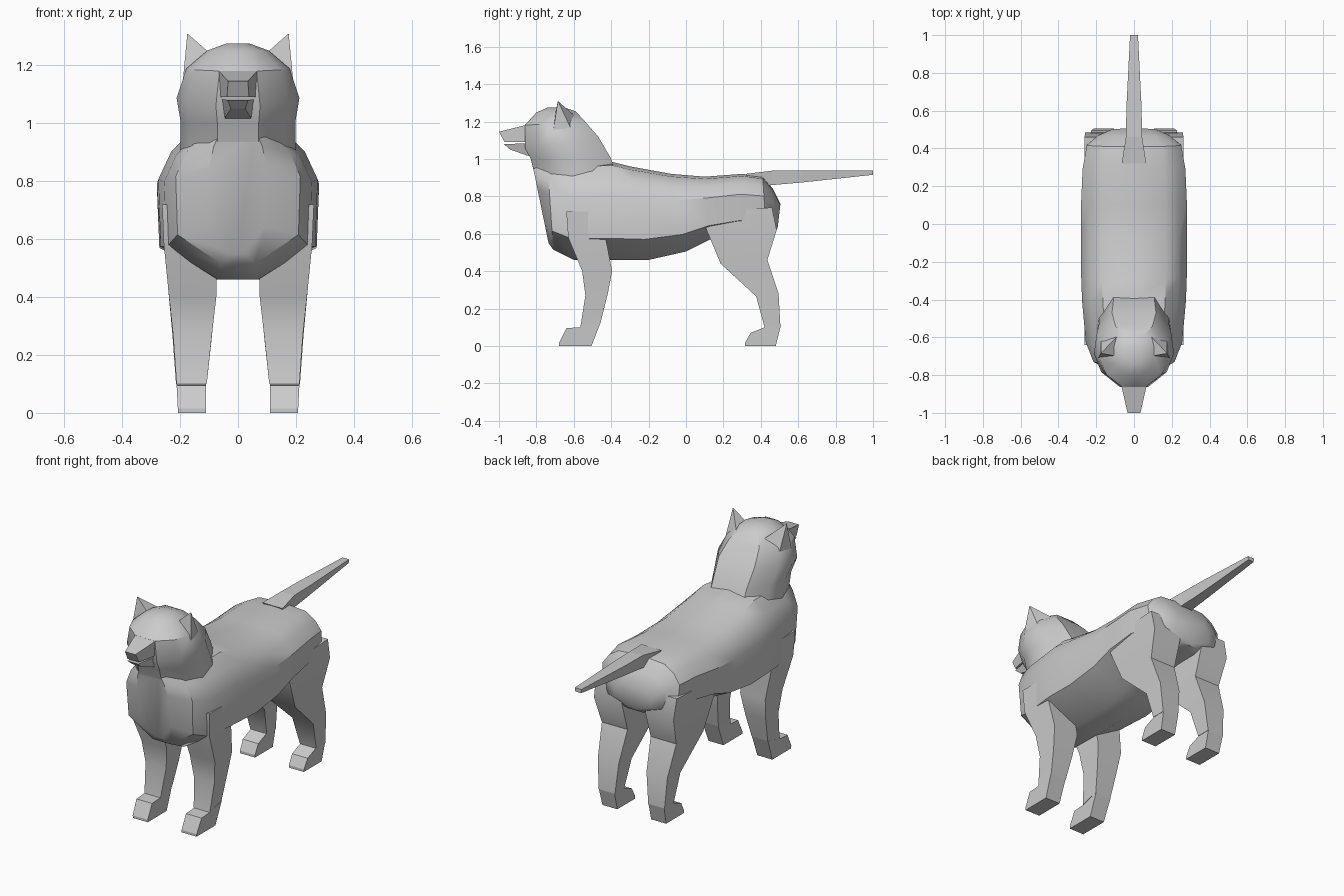
import bpy, bmesh, math

if "Cube" in bpy.data.objects:
    bpy.data.objects.remove(bpy.data.objects["Cube"])


def loft(name, rings, mirror=False, smooth=35):
    """Skin a list of equal-length rings and cap both ends."""
    bm = bmesh.new()
    vs = [[bm.verts.new(p) for p in r] for r in rings]
    n = len(rings[0])
    for a, b in zip(vs, vs[1:]):
        for i in range(n):
            j = (i + 1) % n
            bm.faces.new((a[i], a[j], b[j], b[i]))
    bm.faces.new(vs[0])
    bm.faces.new(vs[-1])
    bmesh.ops.remove_doubles(bm, verts=bm.verts, dist=0.0005)
    bmesh.ops.recalc_face_normals(bm, faces=bm.faces)
    me = bpy.data.meshes.new(name)
    bm.to_mesh(me)
    bm.free()
    ob = bpy.data.objects.new(name, me)
    bpy.context.collection.objects.link(ob)
    if mirror:
        ob.modifiers.new("mirror", 'MIRROR')
    if smooth:
        bpy.ops.object.select_all(action='DESELECT')
        ob.select_set(True)
        bpy.context.view_layer.objects.active = ob
        bpy.ops.object.shade_smooth_by_angle(angle=math.radians(smooth))
    return ob


def both_sides(half):
    """Close a half ring (centre to centre) by mirroring it in x."""
    return half + [(-x, y, z) for x, y, z in reversed(half) if x > 0.0001]


# Torso: shared cross-section swept from chest to rump
SECTION = [(0, 1), (.6, .965), (.84, .84), (1, .66), (.97, .22), (.27, 0), (0, 0)]


def torso_ring(yt, yb, w, top, bot):
    return both_sides([(w * fx, yb + (yt - yb) * fz, bot + (top - bot) * fz)
                       for fx, fz in SECTION])


loft("torso", [torso_ring(*s) for s in [
    (-.825, -.735, .10, .99, .55),
    (-.74, -.71, .215, .97, .515),
    (-.64, -.60, .255, .97, .46),
    (-.40, -.42, .275, .985, .46),
    (-.30, -.20, .28, .96, .46),
    (-.08, 0, .28, .92, .505),
    (.10, .13, .28, .905, .57),
    (.30, .28, .272, .92, .60),
    (.41, .43, .25, .905, .60),
    (.465, .475, .19, .84, .61),
    (.505, .49, .12, .76, .63)]])


# Head and neck: tilted rings stacked upwards
PLAN = [(0, 0), (.36, 0), (.82, .2), (1, .45), (.93, .72), (.55, 1), (0, 1)]


def head_ring(yf, zf, yb, zb, w):
    return both_sides([(w * fx, yf + (yb - yf) * t, zf + (zb - zf) * t)
                       for fx, t in PLAN])


loft("head_and_neck", [head_ring(*s) for s in [
    (-.79, .84, -.36, .90, .20),
    (-.83, 1.0, -.405, 1.01, .198),
    (-.862, 1.06, -.47, 1.12, .212),
    (-.862, 1.18, -.54, 1.20, .178),
    (-.80, 1.248, -.59, 1.255, .105),
    (-.74, 1.275, -.65, 1.275, .04)]])


# Muzzle and jaw: tapered boxes
def box_ring(y_top, y_bot, w_top, w_bot, top, bot):
    return [(-w_top, y_top, top), (w_top, y_top, top),
            (w_bot, y_bot, bot), (-w_bot, y_bot, bot)]


loft("muzzle", [box_ring(-.80, -.80, .07, .07, 1.195, 1.09),
                box_ring(-.86, -.86, .066, .06, 1.18, 1.09),
                box_ring(-1.0, -.97, .034, .038, 1.145, 1.09)], smooth=0)
loft("lower_jaw", [box_ring(-.80, -.80, .055, .045, 1.082, 1.01),
                   box_ring(-.86, -.85, .055, .045, 1.082, 1.018),
                   box_ring(-.975, -.94, .035, .025, 1.08, 1.05)], smooth=0)

# Tail
loft("tail", [box_ring(.32, .36, .065, .05, .92, .85),
              box_ring(.46, .46, .043, .036, .937, .86),
              box_ring(.62, .62, .04, .03, .937, .874),
              box_ring(1.0, 1.0, .021, .019, .937, .915)], smooth=0)

# Ears: leaning pyramids
tip = (.175, -.685, 1.31)
loft("ears", [[(.09, -.70, 1.235), (.19, -.71, 1.15), (.175, -.60, 1.13), (.09, -.595, 1.23)],
              [tip] * 4], mirror=True, smooth=0)


# Legs: four-sided rings from hip to paw
def leg_ring(yf, zf, yb, zb, xi, xo):
    return [(xi, yf, zf), (xo, yf, zf), (xo, yb, zb), (xi, yb, zb)]


loft("front_legs", [leg_ring(*s) for s in [
    (-.64, .72, -.40, .72, .10, .262),
    (-.63, .58, -.43, .58, .075, .256),
    (-.555, .40, -.395, .40, .075, .238),
    (-.538, .27, -.42, .27, .09, .224),
    (-.565, .10, -.455, .13, .108, .212)]], mirror=True)
loft("hind_legs", [leg_ring(*s) for s in [
    (.08, .72, .46, .74, .12, .262),
    (.11, .62, .485, .62, .075, .258),
    (.185, .44, .435, .46, .075, .242),
    (.375, .265, .495, .28, .09, .226),
    (.42, .10, .505, .10, .108, .214)]], mirror=True)

# Paws: side profile extruded across the foot
for name, prof in [
    ("front_paws", [(-.565, .10), (-.64, .095), (-.68, .015), (-.68, 0), (-.505, 0), (-.455, .13)]),
    ("hind_paws", [(.42, .10), (.345, .07), (.315, .015), (.315, 0), (.48, 0), (.505, .10)]),
]:
    loft(name, [[(.110 if x < .15 else .207 + .05 * z, y, z) for y, z in prof]
                for x in (.11, .21)], mirror=True, smooth=0)
